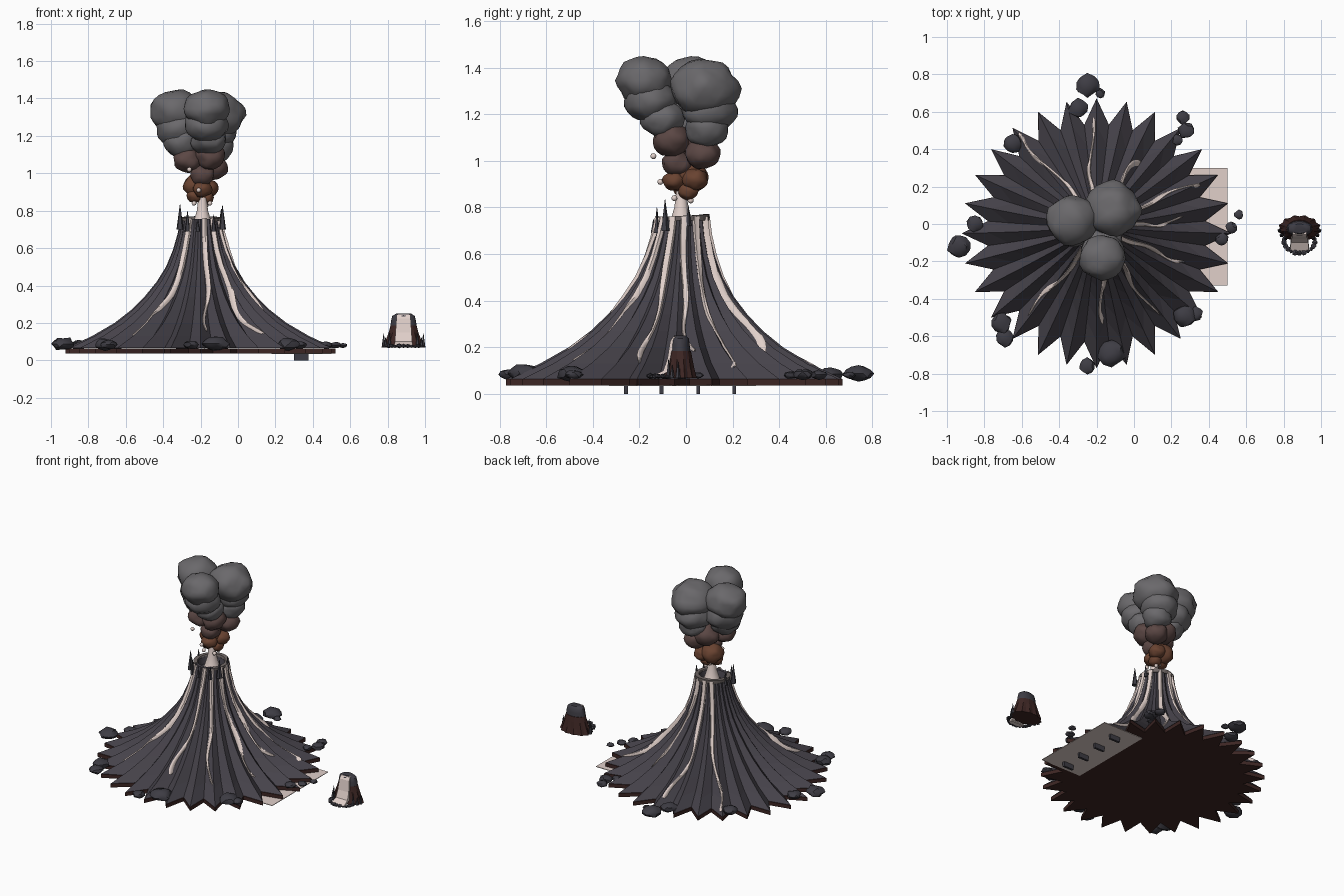
import bpy, bmesh, math, random
from mathutils import Vector, noise

if "Cube" in bpy.data.objects:
    bpy.data.objects.remove(bpy.data.objects["Cube"])

random.seed(4)
CX, CY, N = -0.2, -0.05, 28


def material(name, rgb):
    m = bpy.data.materials.new(name)
    m.diffuse_color = (*rgb, 1)
    m.use_nodes = True
    m.node_tree.nodes["Principled BSDF"].inputs["Base Color"].default_value = m.diffuse_color
    return m


ROCK = material("dark_rock", (0.062, 0.056, 0.070))
BOULDER = material("boulder_grey", (0.048, 0.046, 0.058))
EARTH = material("red_earth", (0.046, 0.019, 0.017))
LAVA = material("pale_lava", (0.75, 0.63, 0.59))
SMOKE = material("smoke_grey", (0.145, 0.140, 0.148))
WARM = material("smoke_brown", (0.105, 0.063, 0.058))
EMBER = material("smoke_ember", (0.140, 0.055, 0.030))
RIM = material("rim_ash", (0.16, 0.135, 0.13))


def finish(name, bm, mat, smooth=0):
    bmesh.ops.recalc_face_normals(bm, faces=bm.faces)
    me = bpy.data.meshes.new(name)
    bm.to_mesh(me)
    bm.free()
    me.materials.append(mat)
    ob = bpy.data.objects.new(name, me)
    bpy.context.collection.objects.link(ob)
    if smooth:
        bpy.context.view_layer.objects.active = ob
        ob.select_set(True)
        bpy.ops.object.shade_smooth_by_angle(angle=math.radians(smooth))
        ob.select_set(False)
    return ob


def blob(name, loc, size, mat, sub=3, rough=0.12, smooth=50):
    """Lumpy ball."""
    bm = bmesh.new()
    bmesh.ops.create_icosphere(bm, subdivisions=sub, radius=1)
    shift = Vector([random.uniform(0, 50) for _ in range(3)])
    for v in bm.verts:
        v.co *= 1 + rough * noise.noise(v.co * 1.7 + shift)
        v.co = Vector(loc) + v.co * Vector(size)
    return finish(name, bm, mat, smooth)


def loft(name, rings, mat, smooth=0, closed=True, caps=True):
    """Skin a list of equal length point rings."""
    bm = bmesh.new()
    rows = [[bm.verts.new(p) for p in ring] for ring in rings]
    n = len(rows[0])
    for a, b in zip(rows, rows[1:]):
        for i in range(n if closed else n - 1):
            j = (i + 1) % n
            bm.faces.new((a[i], a[j], b[j], b[i]))
    if caps:
        bm.faces.new(rows[0])
        bm.faces.new(rows[-1])
    return finish(name, bm, mat, smooth)


def box(name, x0, x1, y0, y1, z0, z1, mat):
    ring = lambda z: [(x0, y0, z), (x1, y0, z), (x1, y1, z), (x0, y1, z)]
    loft(name, [ring(z0), ring(z1)], mat)


# Slope profile: ridge radius, height
PROFILE = [(.72, .065), (.58, .13), (.46, .20), (.37, .27), (.30, .34), (.235, .42),
           (.185, .50), (.148, .59), (.122, .68), (.108, .755)]


def surface(r, ang, lift=0.0):
    """Point on the pleated slope for ridge radius r and angle in degrees."""
    k = 0
    while k < len(PROFILE) - 2 and r < PROFILE[k + 1][0]:
        k += 1
    (ra, za), (rb, zb) = PROFILE[k], PROFILE[k + 1]
    z = za + (zb - za) * (r - ra) / (rb - ra)
    u = (ang / 360 * N) % 1
    pleat = abs(2 * u - 1)                     # 1 on a ridge, 0 in a valley
    valley = 0.94 - 0.13 * min(1, (r - .1) / .5)
    rad = r * (valley + (1 - valley) * pleat)
    a = math.radians(ang)
    cy = CY + 0.035 * (z - .065) / .69
    return Vector((CX + (rad + lift) * math.cos(a), cy + (rad + lift) * math.sin(a), z + lift * .5))


def star(r, dz=0.0):
    return [surface(r, i * 180 / N) + Vector((0, 0, dz)) for i in range(2 * N)]


# Mountain with crater bowl
rings = [star(r) for r, z in PROFILE]
for r, z in ((.085, .755), (.075, .71)):
    rings.append([(CX + r * math.cos(i * math.pi / N), -.015 + r * math.sin(i * math.pi / N), z)
                  for i in range(2 * N)])
loft("mountain", rings, ROCK)
loft("base_slab", [star(.722, -.027), star(.722, -.001)], EARTH)

# Crater rim, open towards the front
rim = []
for i in range(29):
    a = math.radians(-50 + 280 * i / 28)
    h = .772 - .012 * abs(i - 14) / 14
    rim.append([(CX + r * math.cos(a), -.015 + r * math.sin(a), z)
                for r, z in ((.114, .745), (.116, h), (.09, h), (.084, .745))])
loft("crater_rim", rim, RIM)

# Rim spikes
for x, y, z, h, w in ((-.31, -.09, .70, .135, .02), (-.27, -.125, .69, .11, .016),
                      (-.13, -.125, .69, .09, .015), (-.083, -.09, .70, .13, .02),
                      (-.215, -.14, .69, .06, .014), (-.31, .0, .72, .09, .014),
                      (-.09, .01, .72, .09, .014)):
    bm = bmesh.new()
    bmesh.ops.create_cone(bm, segments=5, radius1=w, radius2=.001, depth=h, cap_ends=True)
    bmesh.ops.translate(bm, verts=bm.verts, vec=(x, y, z + h / 2))
    finish("rim_spike", bm, BOULDER)

# Lava streams: start angle, end angle, end radius
for a0, a1, r1 in ((120, 128, .69), (97, 94, .64), (64, 60, .52), (32, 25, .62), (4, 9, .49),
                   (-22, -17, .58), (-52, -55, .56), (-78, -86, .54), (-122, -130, .58)):
    bm = bmesh.new()
    rows, steps = [], 44
    for s in range(steps + 1):
        t = s / steps
        r = .108 + (r1 - .108) * t ** 1.5
        a = a0 + (a1 - a0) * t + 5 * math.sin(t * 9 + a0) * t * (1 - .4 * t)
        half = (.017 - .009 * t) * (1 if s < steps else .3)
        rows.append([bm.verts.new(surface(r, a + math.degrees(half * k / r), lift))
                     for k, lift in ((-1, -.003), (-.7, .010), (0, .013), (.7, .010), (1, -.003))])
    for p, q in zip(rows, rows[1:]):
        for i in range(4):
            bm.faces.new((p[i], p[i + 1], q[i + 1], q[i]))
    finish("lava_stream", bm, LAVA, 40)

# Lava fountain and sparks
ring = lambda r, z: [(CX + .01 + r * math.cos(i * math.pi / 6), -.02 + r * math.sin(i * math.pi / 6), z)
                     for i in range(12)]
loft("lava_fountain", [ring(.06, .705), ring(.045, .75), ring(.03, .80), ring(.022, .87)], LAVA, 40)
for p in ((-.26, -.14, 1.02), (-.21, -.11, .91), (-.235, -.05, .84), (-.17, .02, .83),
          (-.15, -.05, .84), (-.20, .015, .85)):
    blob("lava_spark", p, (.013,) * 3, LAVA, 2, 0)

# Smoke column: x, y, z, radius, colour
for x, y, z, r, m in (
        (-.33, .02, 1.33, .135, SMOKE), (-.11, .08, 1.31, .145, SMOKE), (-.17, -.18, 1.345, .12, SMOKE),
        (-.31, .01, 1.24, .125, SMOKE), (-.13, .10, 1.22, .12, SMOKE), (-.17, -.15, 1.26, .115, SMOKE),
        (-.30, -.01, 1.17, .10, SMOKE), (-.12, .09, 1.14, .095, SMOKE), (-.16, -.10, 1.18, .095, SMOKE),
        (-.27, -.04, 1.07, .075, WARM), (-.13, .07, 1.03, .075, WARM), (-.15, -.06, 1.09, .08, WARM),
        (-.20, .05, 1.07, .085, WARM), (-.19, -.04, .99, .065, WARM),
        (-.22, .02, .93, .075, EMBER), (-.19, -.05, .915, .05, EMBER), (-.16, .04, .92, .055, EMBER),
        (-.17, .01, .87, .042, EMBER), (-.23, -.01, .88, .045, EMBER)):
    blob("smoke_puff", (x, y, z), (r, r, r * .86), m, 3, .16)

# Boulders around the foot
for x, y, r in ((-.25, .74, .062), (-.18, .70, .026), (-.30, .62, .05), (.26, .57, .036), (.28, .50, .042),
                (.23, .45, .03), (.56, .05, .024), (.52, -.02, .03), (.47, -.08, .035), (.33, -.48, .036),
                (.27, -.49, .06), (-.12, -.69, .072), (-.25, -.76, .042), (-.71, -.53, .056),
                (-.69, -.61, .046), (-.935, -.12, .062), (-.85, .0, .045), (-.65, .43, .05)):
    blob("boulder", (x, y, .075 + r * .2), (r, r, r * .55), BOULDER, 2, .3, 35)

# Ground plate with pegs beneath
box("ground_plate", .18, .50, -.33, .30, .034, .038, LAVA)
for y in (-.257, -.105, .053, .207):
    box("plate_peg", .30, .378, y - .008, y + .008, 0, .034, BOULDER)

# Side vent: flared skirt, domed cap, lava fall
VX, VY = .885, -.025


def oval(rx, ry, z, jag=0.0, n=24):
    return [(VX + rx * (1 + jag * (i % 2)) * math.cos(i * 2 * math.pi / n),
             VY + ry * (1 + jag * (i % 2)) * math.sin(i * 2 * math.pi / n), z) for i in range(n)]


loft("vent_skirt", [oval(.103, .066, .068, .12), oval(.09, .058, .11, .08),
                    oval(.078, .052, .15, .05), oval(.07, .046, .185)], EARTH)
loft("vent_cap", [oval(.073, .045, .15), oval(.067, .041, .21), oval(.06, .037, .237),
                  oval(.04, .025, .25)], BOULDER, 40)
fall = [[(VX + s * w, y, z) for s, y in ((-1, y0 + .03), (-1, y0), (1, y0), (1, y0 + .03))]
        for w, y0, z in ((.036, -.055, .246), (.038, -.068, .225), (.043, -.08, .15),
                         (.046, -.098, .10), (.05, -.145, .076), (.05, -.145, .07))]
loft("vent_lava_fall", fall, LAVA, 0)
for i in range(13):
    a = math.radians(172 + 196 * i / 12)
    r = random.uniform(.011, .019)
    blob("vent_pebble", (VX + .083 * math.cos(a), -.09 + .066 * math.sin(a), .068 + r * .55),
         (r, r, r * .7), BOULDER, 1, .3, 0)
for s in (-1, 1):
    for dx, dy, h in ((.106, -.035, .075), (.096, -.06, .055), (.075, -.075, .08)):
        bm = bmesh.new()
        bmesh.ops.create_cone(bm, segments=5, radius1=.012, radius2=.001, depth=h, cap_ends=True)
        bmesh.ops.translate(bm, verts=bm.verts, vec=(VX + s * dx, dy, .068 + h / 2))
        finish("vent_spike", bm, BOULDER)
